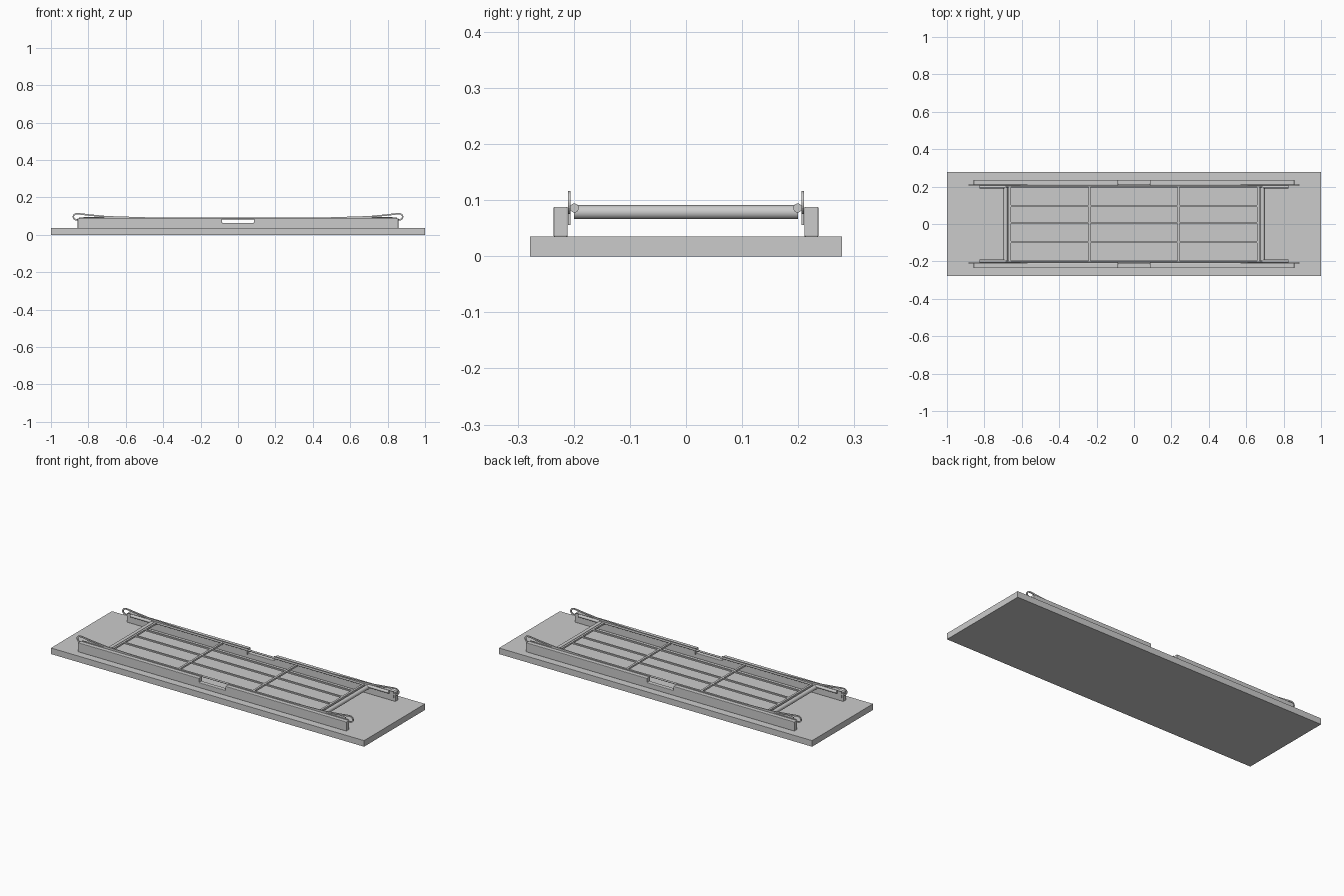
import bpy, bmesh, math
from mathutils import Vector

if "Cube" in bpy.data.objects:
    bpy.data.objects.remove(bpy.data.objects["Cube"])


def box(name, x0, x1, y0, y1, z0, z1, bevel=0):
    bm = bmesh.new()
    bmesh.ops.create_cube(bm, size=1)
    for v in bm.verts:
        v.co = ((x0 + x1) / 2 + v.co.x * (x1 - x0),
                (y0 + y1) / 2 + v.co.y * (y1 - y0),
                (z0 + z1) / 2 + v.co.z * (z1 - z0))
    return finish(name, bm, bevel)


def finish(name, bm, bevel=0):
    bmesh.ops.recalc_face_normals(bm, faces=bm.faces)
    me = bpy.data.meshes.new(name)
    bm.to_mesh(me)
    bm.free()
    ob = bpy.data.objects.new(name, me)
    bpy.context.collection.objects.link(ob)
    if bevel:
        m = ob.modifiers.new("bevel", "BEVEL")
        m.width, m.segments = bevel, 2
    return ob


def extrude_xz(name, pts, y0, y1, bevel=0):
    bm = bmesh.new()
    f = bm.faces.new([bm.verts.new((x, y0, z)) for x, z in pts])
    r = bmesh.ops.extrude_face_region(bm, geom=[f])
    bmesh.ops.translate(bm, vec=(0, y1 - y0, 0),
                        verts=[v for v in r["geom"] if isinstance(v, bmesh.types.BMVert)])
    return finish(name, bm, bevel)


def strip(path, w):
    # outline of a flat bar following a path in the xz plane
    left, right = [], []
    for i, p in enumerate(path):
        a = Vector(path[max(i - 1, 0)])
        b = Vector(path[min(i + 1, len(path) - 1)])
        d = (b - a).normalized()
        n = Vector((-d.y, d.x)) * w / 2
        left.append(Vector(p) + n)
        right.append(Vector(p) - n)
    return [tuple(v) for v in left + right[::-1]]


def rod(name, a, b, r):
    a, b = Vector(a), Vector(b)
    bpy.ops.mesh.primitive_cylinder_add(vertices=20, radius=r, depth=(b - a).length,
                                        location=(a + b) / 2)
    ob = bpy.context.object
    ob.name = name
    ob.rotation_euler = (b - a).to_track_quat("Z", "Y").to_euler()
    bpy.ops.object.shade_smooth_by_angle()


# Base board
box("base_board", -1, 1, -0.278, 0.278, 0, 0.035)

for side, s in (("front", -1), ("back", 1)):
    # Side rail with a notch in the middle of its top edge
    rail = [(-0.857, 0.035), (0.857, 0.035), (0.857, 0.088), (0.085, 0.088),
            (0.085, 0.064), (-0.085, 0.064), (-0.085, 0.088), (-0.857, 0.088)]
    extrude_xz(side + "_rail", rail, s * 0.211, s * 0.236, 0.002)

    # Side bar of the frame with end knobs
    rod(side + "_side_bar", (-0.82, s * 0.2, 0.087), (0.82, s * 0.2, 0.087), 0.005)

    for end, e in (("left", -1), ("right", 1)):
        rod(f"{side}_{end}_knob", (e * 0.69, s * 0.199, 0.086),
            (e * 0.825, s * 0.199, 0.086), 0.008)
        # Inner plate behind the rail
        box(f"{side}_{end}_plate", *sorted((e * 0.085, e * 0.85)),
            s * 0.2055, s * 0.2105, 0.056, 0.092)
        # Raised handle with a rounded loop at its end
        path = [(0.48, 0.089), (0.70, 0.096), (0.80, 0.106), (0.855, 0.1125)]
        path += [(0.862 + 0.018 * math.cos(math.radians(t)),
                  0.096 + 0.0165 * math.sin(math.radians(t))) for t in range(75, -91, -15)]
        path += [(0.845, 0.079), (0.80, 0.077)]
        extrude_xz(f"{side}_{end}_handle", [(e * x, z) for x, z in strip(path, 0.008)],
                   s * 0.2055, s * 0.2105)

# Cross bars
for end, e in (("left", -1), ("right", 1)):
    rod(end + "_end_tube", (e * 0.687, -0.2, 0.0785), (e * 0.687, 0.2, 0.0785), 0.0125)
    for part, x in (("end_bar", 0.664), ("middle_bar", 0.238)):
        box(f"{end}_{part}", e * x - 0.006, e * x + 0.006, -0.2, 0.2, 0.081, 0.091)

# Long slats
for i, y in enumerate((-0.096, 0.007, 0.097)):
    box(f"long_slat_{i + 1}", -0.664, 0.664, y - 0.005, y + 0.005, 0.083, 0.091)
